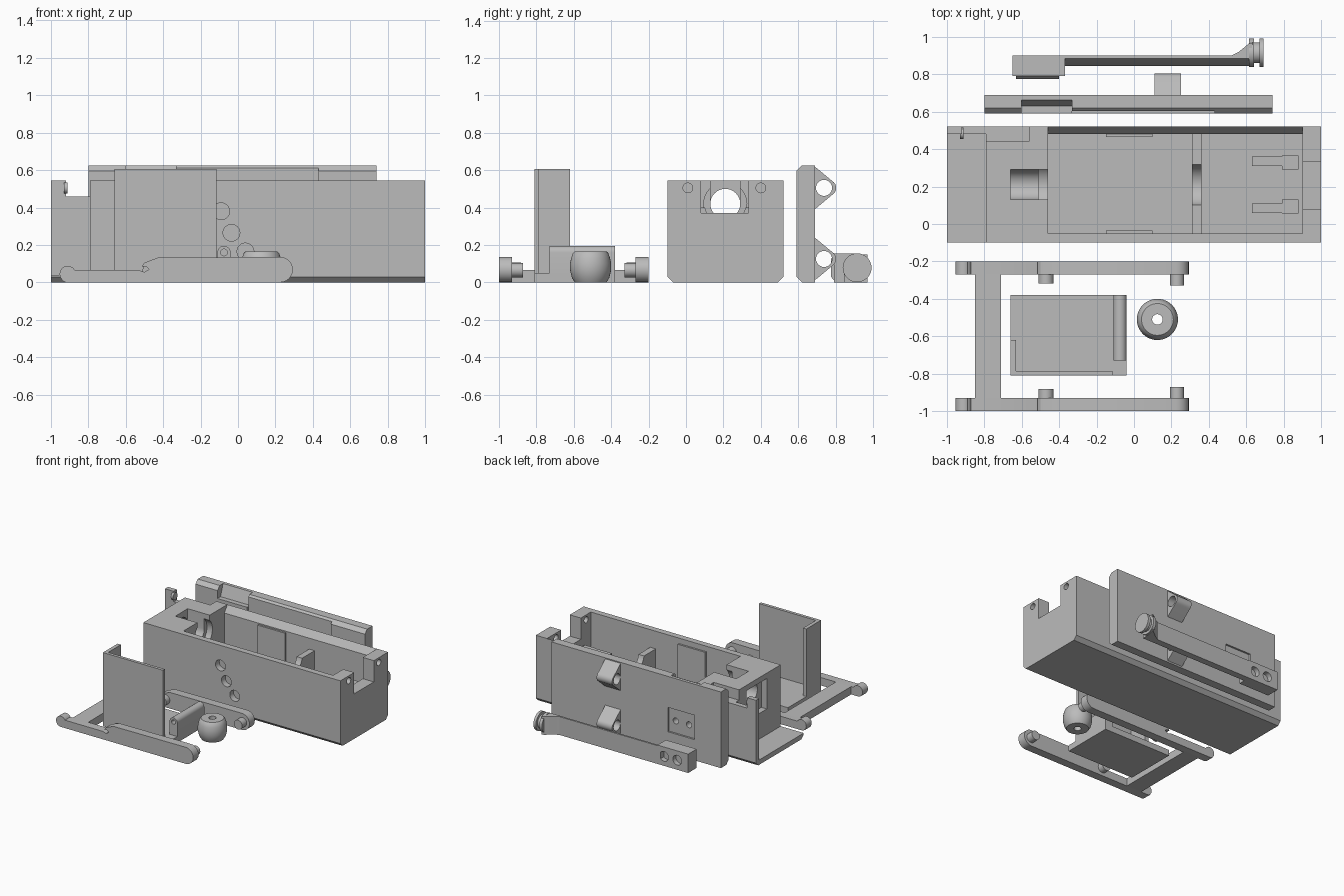
import bpy, bmesh, math

if "Cube" in bpy.data.objects:
    bpy.data.objects.remove(bpy.data.objects["Cube"])

grey = bpy.data.materials.new("plain grey")
grey.diffuse_color = (0.5, 0.5, 0.5, 1)
grey.use_nodes = True
grey.node_tree.nodes["Principled BSDF"].inputs["Base Color"].default_value = grey.diffuse_color


def prism(name, axis, pts, a, b):
    """Extrude a 2D outline along an axis: x -> (y,z), y -> (x,z), z -> (x,y)."""
    place = {'x': lambda p, t: (t, p[0], p[1]),
             'y': lambda p, t: (p[0], t, p[1]),
             'z': lambda p, t: (p[0], p[1], t)}[axis]
    bm = bmesh.new()
    lo = [bm.verts.new(place(p, a)) for p in pts]
    hi = [bm.verts.new(place(p, b)) for p in pts]
    bm.faces.new(lo)
    bm.faces.new(hi)
    for i in range(len(pts)):
        j = (i + 1) % len(pts)
        bm.faces.new((lo[i], lo[j], hi[j], hi[i]))
    bmesh.ops.recalc_face_normals(bm, faces=bm.faces)
    me = bpy.data.meshes.new(name)
    bm.to_mesh(me)
    bm.free()
    me.materials.append(grey)
    ob = bpy.data.objects.new(name, me)
    bpy.context.collection.objects.link(ob)
    return ob


def box(name, x0, x1, y0, y1, z0, z1):
    return prism(name, 'z', [(x0, y0), (x1, y0), (x1, y1), (x0, y1)], z0, z1)


def arc(c, r, a0, a1, n=12):
    return [(c[0] + r * math.cos(math.radians(a0 + (a1 - a0) * i / n)),
             c[1] + r * math.sin(math.radians(a0 + (a1 - a0) * i / n))) for i in range(n + 1)]


def cyl(name, axis, c, r, a, b, n=32):
    return prism(name, axis, arc(c, r, 0, 360, n)[:-1], a, b)


def combine(ob, op, others):
    for o in others:
        m = ob.modifiers.new("b", 'BOOLEAN')
        m.operation, m.solver, m.object = op, 'EXACT', o
        dg = bpy.context.evaluated_depsgraph_get()
        me = bpy.data.meshes.new_from_object(ob.evaluated_get(dg))
        ob.modifiers.clear()
        ob.data = me
        bpy.data.objects.remove(o)
    return ob


def cut(ob, *others):
    return combine(ob, 'DIFFERENCE', others)


def add(ob, *others):
    return combine(ob, 'UNION', others)


# Main housing: long open box with chamfered lower edges
housing = prism("housing", 'x', [(-.1, .03), (-.07, 0), (.49, 0), (.52, .03), (.52, .545), (-.1, .545)], -1, 1)
cut(housing,
    # inner cavity, whose back wall slopes near the top
    prism("c", 'x', [(-.05, .04), (.48, .04), (.48, .49), (.521, .546), (.521, .6), (-.05, .6)], -.46, .9),
    # open shelf at the left end and long rod channel
    box("c", -1.1, -.79, -.2, .48, .04, .7),
    box("c", -.92, -.56, .44, .6, .46, .7),
    box("c", -1.1, -.91, .47, .479, .46, .7),
    # notch in the right end
    box("c", .85, 1.1, .08, .335, .37, .7),
    # round bore, top slot, counterbore and end pocket in the left block
    cyl("c", 'x', (.21, .42), .08, -.85, -.4),
    box("c", -.66, -.44, .13, .29, .42, .7),
    cyl("c", 'x', (.21, .42), .115, -.51, -.4),
    box("c", -.85, -.74, .08, .34, .25, .5))
for y in (.01, .4):
    cut(housing, cyl("c", 'x', (y, .505), .026, .85, 1.1, 20))
for x, z in ((-.09, .38), (-.035, .265), (.04, .165)):
    cut(housing, cyl("c", 'y', (x, z), .045, -.2, 0, 24))

# Rod end on the post
cyl("post_pin", 'x', (.485, .505), .03, -.93, -.91, 20)

# Cradle rib, wall pads and clips inside the housing
rib = box("cradle_rib", .31, .36, -.05, .48, .04, .4)
cut(rib, cyl("c", 'x', (.21, .42), .11, .2, .5))
box("front_wall_pad", -.15, .1, -.051, -.035, .04, .5)
box("back_wall_pad", -.15, .1, .465, .481, .04, .48)
for s in (-1, 1):
    y0, y1 = sorted((.21 + s * .1, .21 + s * .15))
    add(box("inner_clip", .63, .8, y0, y1, .04, .32),
        box("c", .79, .88, *sorted((.21 + s * .08, .21 + s * .155)), .04, .32))

# Side cover with chamfers, inner recess and hinge lugs
cover = prism("side_cover", 'x', [(.59, .03), (.62, 0), (.69, 0), (.69, .625), (.62, .625), (.59, .595)], -.8, .74)
cut(cover,
    box("c", -.33, .43, .5, .61, .05, .61),
    prism("c", 'x', [(.58, .53), (.63, .53), (.665, .63), (.58, .63)], -.6, -.33),
    box("c", -.56, -.32, .675, .75, .17, .37))
for x in (-.5, -.38):
    cut(cover, cyl("c", 'y', (x, .27), .025, .5, .8, 16))
for z in (.505, .125):
    lug = prism("hinge_lug", 'x', [(.685, z + .115), (.7, z + .105)] + arc((.76, z), .043, 60, -60, 8)
                + [(.7, z - .105), (.685, z - .115)], .11, .25)
    cut(lug, cyl("c", 'x', (.738, z), .043, 0, .4, 24))

# Lever bar with thick end block and grooved roller
lever = prism("lever_bar", 'x', [(.845, 0), (.9, 0), (.9, .15), (.885, .15), (.845, .06)], -.4, .62)
block = box("lever_block", -.65, -.37, .79, .9, 0, .155)
for x in (-.43, -.55):
    cut(block, cyl("c", 'y', (x, .078), .04, .86, 1, 24))
prism("lever_pad", 'x', [(.775, .03), (.791, .01), (.791, .145), (.775, .125)], -.63, -.4)
prism("lever_bend", 'z', [(.5, .89), (.62, .89), (.635, .97), (.615, .965), (.56, .92)], 0, .15)
for a, b, r in ((.615, .64, .077), (.64, .67, .055), (.67, .692, .077)):
    cyl("lever_roller", 'x', (.915, .078), r, a, b)

# Twin-arm frame, mirrored about its middle line
outline = (arc((-.91, .045), .043, 60, 180) + [(-.94, .01), (-.92, 0)] + arc((.225, .068), .068, -90, 90)
           + [(-.43, .132), (-.5, .105), (-.515, .085), (-.49, .085), (-.475, .07), (-.5, .055), (-.53, .065),
              (-.88, .065)])
mid = -.6


def mirrored(y0, y1, s):
    return sorted((mid + s * y0, mid + s * y1))


for s in (-1, 1):
    prism("frame_arm", 'y', outline, *mirrored(.33, .4, s))
    cyl("frame_end_pin", 'y', (-.91, .045), .043, *mirrored(.33, .4, s))
    cyl("frame_front_pin", 'y', (.23, .065), .038, *mirrored(.272, .335, s), 24)
    cyl("frame_middle_pin", 'y', (-.47, .065), .04, *mirrored(.282, .335, s), 24)
box("frame_crossbar", -.85, -.71, -.95, -.25, 0, .065)

# Tray with a tall corner wall and hinge tube
box("tray_floor", -.66, -.04, -.81, -.38, 0, .05)
box("tray_long_wall", -.66, -.115, -.81, -.785, 0, .605)
box("tray_end_wall", -.66, -.63, -.81, -.62, 0, .605)
tube = prism("tray_hinge_tube", 'y', [(-.11, .04), (-.04, .04)] + arc((-.075, .16), .035, 0, 180), -.73, -.38)
cut(tube, cyl("c", 'y', (-.075, .16), .018, -.9, -.2, 20))

# Barrel-shaped knob with a centre hole
bm = bmesh.new()
prof = [(.028, 0), (.085, 0), (.1, .025), (.11, .065), (.11, .1), (.104, .13), (.095, .155), (.085, .165), (.028, .165)]
N = 40
rings = [[bm.verts.new((.125 + r * math.cos(2 * math.pi * i / N), -.51 + r * math.sin(2 * math.pi * i / N), z))
          for i in range(N)] for r, z in prof]
for k in range(len(rings)):
    p, q = rings[k], rings[(k + 1) % len(rings)]
    for i in range(N):
        j = (i + 1) % N
        bm.faces.new((p[i], p[j], q[j], q[i]))
bmesh.ops.recalc_face_normals(bm, faces=bm.faces)
me = bpy.data.meshes.new("knob")
bm.to_mesh(me)
bm.free()
me.materials.append(grey)
bpy.context.collection.objects.link(bpy.data.objects.new("knob", me))

# Smooth the round faces, keep edges sharp
bpy.ops.object.select_all(action='SELECT')
bpy.context.view_layer.objects.active = bpy.data.objects["knob"]
bpy.ops.object.shade_smooth_by_angle(angle=math.radians(30))
